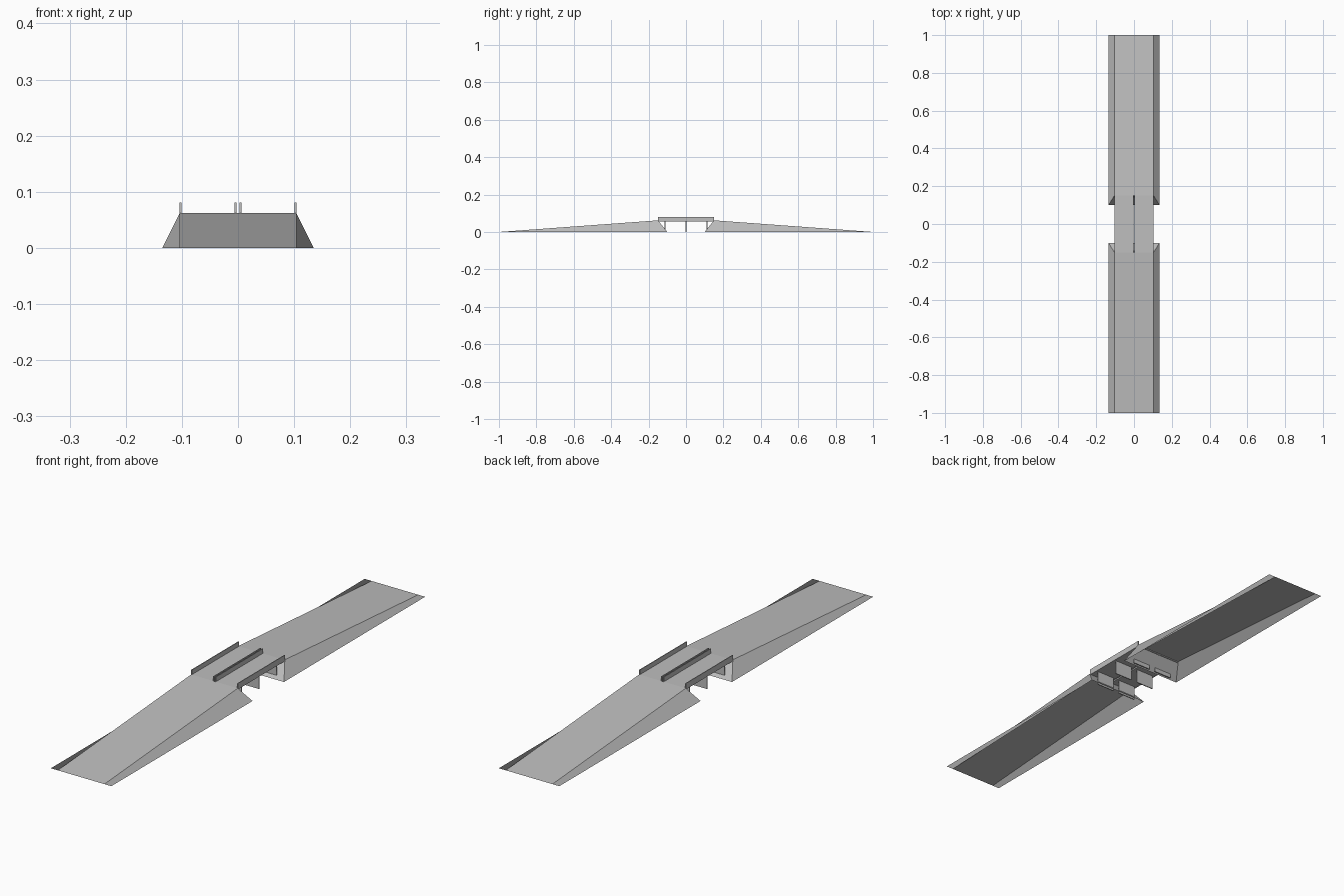
import bpy
import bmesh

cube = bpy.data.objects.get("Cube")
if cube:
    bpy.data.objects.remove(cube, do_unlink=True)

# Main dimensions
HEIGHT = 0.062      # road level on the span
SPAN = 0.15         # half length of the span
TOE = 0.10          # foot of the abutment slope
ROAD = 0.104        # outer edge of each carriageway
MEDIAN = 0.006      # inner edge of each carriageway
BASE = 0.135        # foot of the embankment side

concrete = bpy.data.materials.new("concrete grey")
concrete.use_nodes = True
colour = (0.52, 0.52, 0.52, 1)
concrete.diffuse_color = colour
concrete.node_tree.nodes["Principled BSDF"].inputs["Base Color"].default_value = colour


def finish(name, bm):
    mesh = bpy.data.meshes.new(name)
    bm.to_mesh(mesh)
    bm.free()
    mesh.materials.append(concrete)
    obj = bpy.data.objects.new(name, mesh)
    bpy.context.collection.objects.link(obj)
    return obj


def box(name, low, high):
    bm = bmesh.new()
    bmesh.ops.create_cube(bm, size=1)
    for v in bm.verts:
        v.co = [l + (h - l) * (c + 0.5) for l, h, c in zip(low, high, v.co)]
    return finish(name, bm)


def ramp(name, end):
    """Open-bottomed embankment: road strips, side slopes and abutment slope."""
    bm = bmesh.new()

    def face(*points):
        bm.faces.new([bm.verts.new((x, end * y, z)) for x, y, z in points])

    edges = (-ROAD, -MEDIAN, MEDIAN, ROAD)
    for a, b in zip(edges, edges[1:]):
        face((a, 1, 0), (b, 1, 0), (b, SPAN, HEIGHT), (a, SPAN, HEIGHT))
    for s in (-1, 1):
        face((s * ROAD, 1, 0), (s * BASE, 1, 0),
             (s * BASE, TOE, 0), (s * ROAD, SPAN, HEIGHT))
    face((-ROAD, SPAN, HEIGHT), (ROAD, SPAN, HEIGHT), (BASE, TOE, 0), (-BASE, TOE, 0))
    bmesh.ops.remove_doubles(bm, verts=bm.verts, dist=0.0001)
    bmesh.ops.recalc_face_normals(bm, faces=bm.faces)
    # Make the road surface face upwards
    bm.normal_update()
    if sum(f.normal.z * f.calc_area() for f in bm.faces) < 0:
        bmesh.ops.reverse_faces(bm, faces=bm.faces)
    return finish(name, bm)


# Approach ramps
ramp("front_ramp", -1)
ramp("back_ramp", 1)

# Twin spans, each with two parapets and three pier walls
for side, s in (("left", 1), ("right", -1)):
    def slab(name, a, b, y0, y1, z0, z1):
        x0, x1 = sorted((s * a, s * b))
        return box(side + "_" + name, (x0, y0, z0), (x1, y1, z1))

    slab("deck", MEDIAN, ROAD, -SPAN, SPAN, HEIGHT - 0.004, HEIGHT)
    slab("outer_parapet", ROAD - 0.003, ROAD, -SPAN, SPAN, HEIGHT - 0.005, 0.081)
    slab("inner_parapet", MEDIAN - 0.003, MEDIAN, -SPAN, SPAN, HEIGHT - 0.005, 0.081)
    for place, y in (("front", -0.112), ("middle", 0), ("back", 0.112)):
        slab(place + "_pier", 0.014, 0.095, y - 0.002, y + 0.002, 0, HEIGHT - 0.004)
